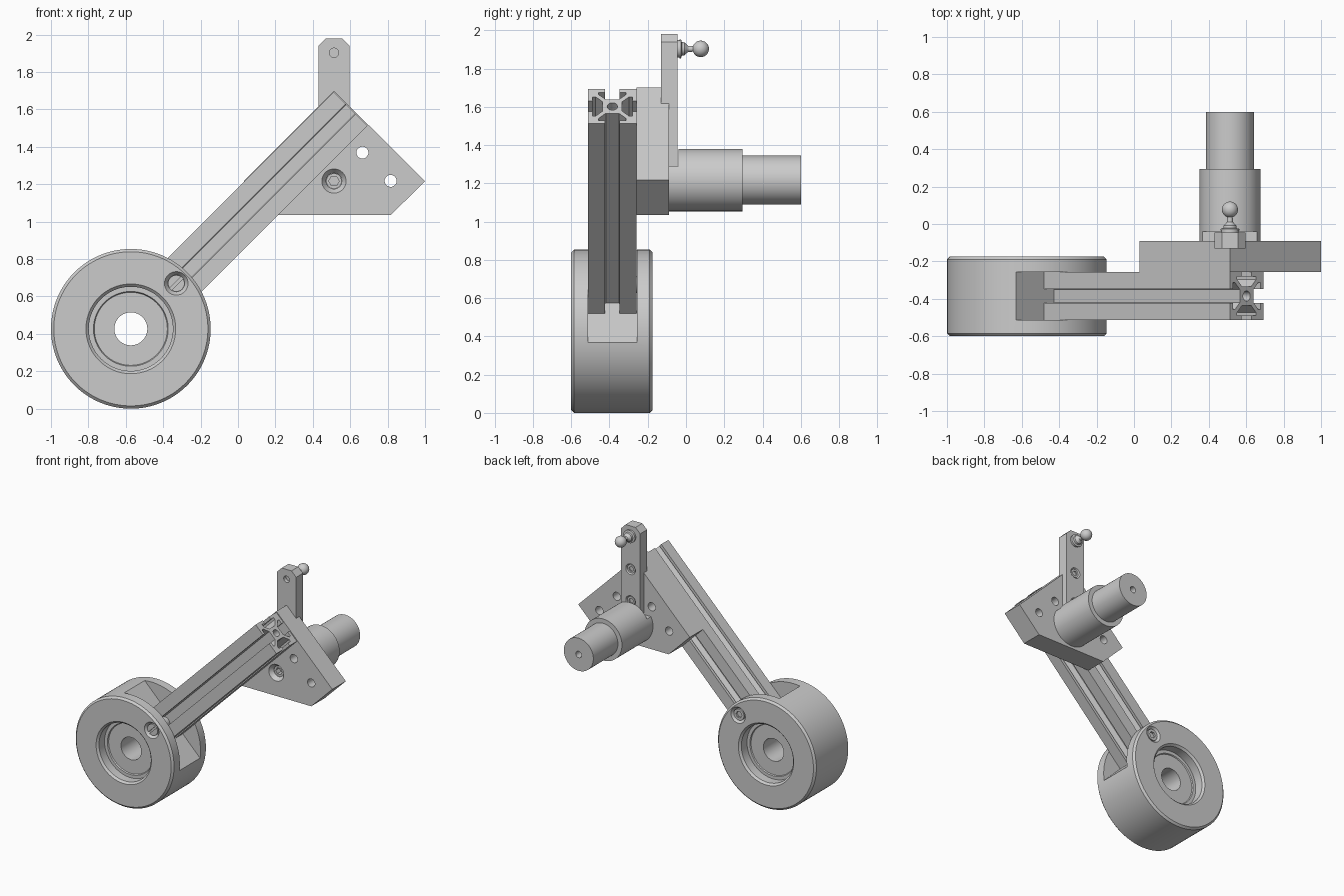
import bpy, bmesh, math
from mathutils import Matrix, Vector

if "Cube" in bpy.data.objects:
    bpy.data.objects.remove(bpy.data.objects["Cube"])

WX, WZ = -0.573, 0.427      # wheel centre
PX, PZ = 0.513, 1.217       # pivot centre
S = math.sqrt(0.5)
# Frame of the 45 degree beam: local y runs along the beam from the wheel axis
BEAM = Matrix(((S, S, 0, WX), (0, 0, -1, -0.385), (-S, S, 0, WZ), (0, 0, 0, 1)))


def at(x, z):
    return Matrix.Translation((x, 0, z))


def finish(name, bm, m):
    bmesh.ops.recalc_face_normals(bm, faces=bm.faces)
    bm.transform(m)
    me = bpy.data.meshes.new(name)
    bm.to_mesh(me)
    bm.free()
    ob = bpy.data.objects.new(name, me)
    bpy.context.collection.objects.link(ob)
    return ob


def lathe(name, pts, m, closed=False, seg=64):
    """Turn (radius, y) points about the local y axis."""
    bm = bmesh.new()
    vs = [bm.verts.new((r, y, 0)) for r, y in pts]
    for a, b in zip(vs, vs[1:]):
        bm.edges.new((a, b))
    if closed:
        bm.edges.new((vs[-1], vs[0]))
    bmesh.ops.spin(bm, geom=bm.verts[:] + bm.edges[:], cent=(0, 0, 0), axis=(0, 1, 0),
                   angle=2 * math.pi, steps=seg, use_duplicate=False)
    bmesh.ops.remove_doubles(bm, verts=bm.verts, dist=1e-5)
    return finish(name, bm, m)


def rod(name, r, y0, y1, m, seg=32):
    return lathe(name, [(0, y0), (r, y0), (r, y1), (0, y1)], m, seg=seg)


def prism(name, pts, y0, y1, m=Matrix()):
    """Extrude an (x, z) outline along local y."""
    bm = bmesh.new()
    f = bm.faces.new([bm.verts.new((x, y0, z)) for x, z in pts])
    g = bmesh.ops.extrude_face_region(bm, geom=[f])["geom"]
    bmesh.ops.translate(bm, vec=(0, y1 - y0, 0),
                        verts=[v for v in g if isinstance(v, bmesh.types.BMVert)])
    return finish(name, bm, m)


def rect(x0, x1, z0, z1):
    return [(x0, z0), (x1, z0), (x1, z1), (x0, z1)]


def cut(ob, *cutters):
    for c in cutters:
        c.hide_render = True
        mod = ob.modifiers.new("cut", 'BOOLEAN')
        mod.object, mod.solver = c, 'EXACT'
        bpy.context.view_layer.objects.active = ob
        bpy.ops.object.modifier_apply(modifier=mod.name)
        bpy.data.objects.remove(c)


def countersink(r0, r1, y, d, m):
    """Conical cutter entering a face at y and going d deep."""
    e = math.copysign(0.02, d)
    return lathe("cutter", [(0, y - e), (r0, y - e), (r0, y), (r1, y + d), (0, y + d)], m, seg=32)


# Wheel with recessed hub on both sides
hub = at(WX, WZ)
wheel = lathe("wheel", [
    (.412, -.6), (.427, -.585), (.427, -.19), (.412, -.175), (.24, -.175), (.225, -.19),
    (.225, -.26), (.2, -.26), (.195, -.268), (.088, -.268), (.088, -.508), (.195, -.508),
    (.2, -.517), (.225, -.517), (.225, -.585), (.24, -.6)], hub, True, 96)

# Pocket for the beam, and clamp screw recesses
screw_at = at(WX + .243, WZ + .243)
cut(wheel, prism("cutter", rect(-.7, .7, -.1285, .1285), .258, 1, BEAM),
    countersink(.063, .045, -.6, .025, screw_at),
    countersink(.063, .045, -.175, -.025, screw_at))

# Clamp screw: slotted head in front, socket nut behind
screw = rod("clamp_screw", .044, -.59, -.185, screw_at)
slot = screw_at @ Matrix.Rotation(math.radians(-45), 4, 'Y')
cut(screw, prism("cutter", rect(-.06, .06, -.007, .007), -.62, -.57, slot),
    rod("cutter", .026, -.21, -.15, screw_at, 6))

# Slotted beam: one side of the section, repeated four times (units of a 20 wide section)
side = [(10, 10), (3, 10), (3, 8.2), (5.6, 8.2), (5.6, 6.9), (2.7, 4)]
side += [(-x, z) for x, z in reversed(side[1:])]
outline = []
for k in range(4):
    c, s = round(math.cos(k * math.pi / 2)), round(math.sin(k * math.pi / 2))
    outline += [((x * c - z * s) * .01275, (x * s + z * c) * .01275) for x, z in side]
beam = prism("beam", outline, .258, 1.662, BEAM)
cut(beam, rod("cutter", .027, .2, 1.8, BEAM, 24))

# Pivot plate with four bolt holes and the pivot bolt countersink
plate = prism("pivot_plate", [(.03, 1.217), (.513, 1.7), (1, 1.217), (.817, 1.035), (.213, 1.035)],
              -.2575, -.09)
for sx in (-1, 1):
    for dx, z in ((.152, 1.369), (.303, 1.218)):
        cut(plate, rod("cutter", .032, -.4, 0, at(PX + sx * dx, z)))
pivot = at(PX, PZ)
cut(plate, countersink(.065, .042, -.2575, .03, pivot),
    rod("cutter", .042, -.24, -.15, pivot))
bolt = rod("pivot_bolt", .041, -.225, -.145, pivot)
cut(bolt, rod("cutter", .028, -.3, -.18, pivot, 6))

# Stepped pivot shaft with a flat seat for the lever
shaft = lathe("pivot_shaft", [(0, -.09), (.163, -.09), (.163, .295), (.128, .295), (.128, .6),
                              (.025, .6), (.025, .5), (0, .49)], pivot, seg=80)
cut(shaft, prism("cutter", rect(PX - .3, PX + .3, 1.29, 1.5), -.12, -.04))

# Lever: chamfered bar, notched over the plate
x0, x1 = PX - .083, PX + .083
lever = prism("lever", [(x0, 1.29), (x1, 1.29), (x1, 1.94), (x1 - .04, 1.98),
                        (x0 + .04, 1.98), (x0, 1.94)], -.13, -.045)
cut(lever, prism("cutter", rect(x0 - .1, x1 + .1, 1.2, 1.615), -.2, -.09),
    rod("cutter", .025, -.2, -.1, at(PX, 1.903)))
for z in (1.64, 1.39):
    cut(lever, countersink(.042, .034, -.045, -.015, at(PX, z)))
    head = rod("lever_screw", .033, -.075, -.052, at(PX, z))
    cut(head, rod("cutter", .02, -.064, 0, at(PX, z), 6))

# Ball stud
R, BY = .043, .077
ball = [(R * math.sin(t), BY - R * math.cos(t))
        for t in (math.radians(20 + 10 * i) for i in range(16))]
lathe("ball_stud", [(0, -.06), (.046, -.06), (.046, -.035), (.05, -.035), (.05, -.026), (.036, -.022),
                    (.034, -.008), (.022, .004), (.016, .012)] + ball + [(0, BY + R)],
      at(PX, 1.903), seg=40)

# Smooth the round surfaces, keep edges crisp
for ob in bpy.context.scene.objects:
    ob.select_set(True)
bpy.context.view_layer.objects.active = wheel
bpy.ops.object.shade_smooth_by_angle(angle=math.radians(25))
